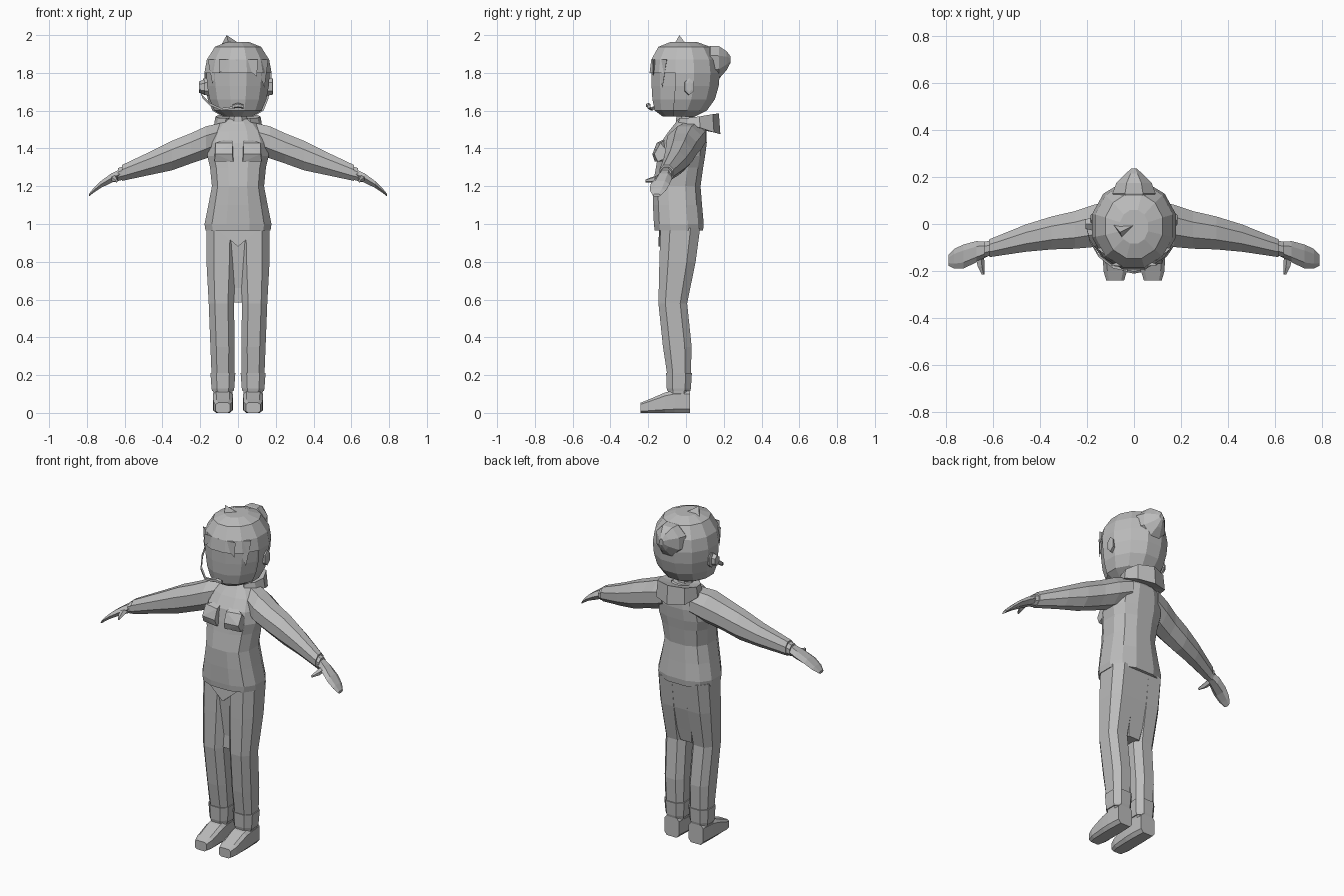
import bpy, bmesh, math
from mathutils import Vector

grey = bpy.data.materials.new("plain_grey")
grey.diffuse_color = (0.5, 0.5, 0.5, 1)


def finish(name, bm, mirror=False):
    bmesh.ops.recalc_face_normals(bm, faces=bm.faces)
    me = bpy.data.meshes.new(name)
    bm.to_mesh(me)
    bm.free()
    me.materials.append(grey)
    ob = bpy.data.objects.new(name, me)
    bpy.context.collection.objects.link(ob)
    if mirror:
        ob.modifiers.new("Mirror", 'MIRROR')
    return ob


def place(axis, t, a, b):
    return {'z': (a, b, t), 'x': (t, a, b), 'y': (a, t, b)}[axis]


def shape(n, power, turn):
    """Unit ring with n sides; a small power makes it boxier."""
    pts = []
    for i in range(n):
        a = 2 * math.pi * (i + turn) / n
        c, s = math.cos(a), math.sin(a)
        pts.append((math.copysign(abs(c) ** power, c), math.copysign(abs(s) ** power, s)))
    mx = max(abs(p[0]) for p in pts)
    my = max(abs(p[1]) for p in pts)
    return [(p[0] / mx, p[1] / my) for p in pts]


def loft(name, axis, rings, n=8, power=1.0, turn=0.5, mirror=False, keep=None):
    """Rings are (position, centre a, centre b, radius a, radius b) along an axis."""
    bm = bmesh.new()
    unit = shape(n, power, turn)
    rows = [[bm.verts.new(place(axis, t, ca + u * ra, cb + v * rb)) for u, v in unit]
            for t, ca, cb, ra, rb in rings]
    for r0, r1 in zip(rows, rows[1:]):
        for i in range(n):
            j = (i + 1) % n
            bm.faces.new((r0[i], r0[j], r1[j], r1[i]))
    bm.faces.new(rows[0])
    bm.faces.new(rows[-1])
    if keep:
        drop = [f for f in bm.faces if not keep(f.calc_center_median())]
        bmesh.ops.delete(bm, geom=drop, context='FACES')
    return finish(name, bm, mirror)


def hull(name, pts, mirror=False):
    bm = bmesh.new()
    for p in pts:
        bm.verts.new(p)
    bmesh.ops.convex_hull(bm, input=bm.verts)
    return finish(name, bm, mirror)


# Head, with a slightly larger hair shell open at the face
head = [(1.57, 0, -.045, .075, .08), (1.60, 0, -.035, .125, .13), (1.66, 0, -.02, .15, .158),
        (1.73, 0, -.012, .163, .17), (1.80, 0, -.01, .168, .174), (1.87, 0, -.01, .155, .165),
        (1.93, 0, -.012, .112, .125), (1.955, 0, -.015, .05, .06)]
loft("head", 'z', head, 12, turn=0.5)
hair = [(z + (.008 if z > 1.9 else 0), cx, cy + .003, rx + .01, ry + .012) for z, cx, cy, rx, ry in head]
loft("hair_shell", 'z', hair, 12, turn=0.5,
     keep=lambda c: c.z > 1.83 or (c.y > -.04 and c.z > 1.58))

# Fringe locks: (x, y, half width, tip x, tip z)
for i, (x, y, w, tx, tz) in enumerate([(-.125, -.13, .035, -.135, 1.74), (-.05, -.18, .05, -.10, 1.80),
                                       (.045, -.18, .06, .10, 1.78), (.125, -.13, .035, .14, 1.72)]):
    s = .8 * math.copysign(1, x) * (1 if abs(x) > .1 else .12)
    hull(f"fringe_lock_{i}", [(x - w, y - s * w, 1.87), (x + w, y + s * w, 1.87),
                              (x, y + .03, 1.87), (tx, y + .005, tz)])

# Bun at the back and small tuft on top
loft("hair_bun", 'y', [(.10, 0, 1.86, .075, .07), (.13, 0, 1.855, .092, .088),
                       (.175, 0, 1.855, .075, .086), (.215, 0, 1.865, .035, .05),
                       (.235, 0, 1.87, .012, .018)], 8)
hull("hair_tuft", [(-.09, 0, 1.945), (.0, -.005, 1.96), (-.05, -.06, 1.955), (-.06, -.035, 2.0)])

# Ears, headset and microphone
loft("ear", 'x', [(.15, .01, 1.725, .022, .045), (.183, .018, 1.728, .024, .045),
                  (.186, .018, 1.728, .012, .03)], 6, mirror=True)
loft("headset_pad", 'x', [(-.207, 0, 1.725, .02, .03), (-.175, 0, 1.725, .028, .04)], 6)
loft("microphone_arm", 'x', [(-.203, -.01, 1.715, .006, .008), (-.188, -.07, 1.675, .006, .008),
                             (-.15, -.135, 1.635, .006, .007), (-.09, -.182, 1.608, .006, .006),
                             (-.02, -.198, 1.618, .006, .006)], 4)
loft("microphone", 'x', [(-.03, -.197, 1.622, .008, .01), (.0, -.2, 1.628, .011, .014),
                         (.03, -.197, 1.622, .008, .01)], 6)

# Neck and jacket body
loft("neck", 'z', [(1.48, 0, 0, .055, .055), (1.60, 0, -.005, .045, .045)], 8)
loft("jacket_body", 'z', [(.965, 0, -.038, .172, .128), (1.0, 0, -.038, .177, .132),
                          (1.1, 0, -.045, .157, .13), (1.2, 0, -.05, .138, .127),
                          (1.3, 0, -.034, .148, .125), (1.36, 0, -.024, .163, .125),
                          (1.43, 0, -.012, .155, .122), (1.49, 0, .008, .135, .10),
                          (1.53, 0, .012, .10, .072), (1.555, 0, .012, .06, .055)], 12, .8)
hull("jacket_chest", [(.025, -.165, 1.33), (.125, -.15, 1.33), (.03, -.178, 1.37), (.12, -.168, 1.37),
                      (.03, -.155, 1.43), (.12, -.135, 1.43), (.03, -.09, 1.46), (.13, -.08, 1.36),
                      (.02, -.10, 1.33)], mirror=True)

# Folded collar wrapping round the back of the neck
bm = bmesh.new()
rows = []
for k in range(9):
    a = math.radians(-55 + 290 * k / 8)
    b = max(0, math.sin(a))
    c, s = math.cos(a), math.sin(a)
    prof = [(.055, 1.50 + .01 * b), (.06, 1.555 + .01 * b),
            (.092 + .042 * b, 1.562 + .024 * b), (.10 + .042 * b, 1.525 - .05 * b)]
    rows.append([bm.verts.new((r * c * (1.2 if r > .07 else 1), .04 + r * s, z)) for r, z in prof])
for r0, r1 in zip(rows, rows[1:]):
    for i in range(4):
        j = (i + 1) % 4
        bm.faces.new((r0[i], r0[j], r1[j], r1[i]))
bm.faces.new(rows[0])
bm.faces.new(rows[-1])
finish("collar", bm)

# Sleeves, cuffs, hands and thumbs
loft("sleeve", 'x', [(.09, .022, 1.46, .08, .075), (.17, -.008, 1.432, .09, .085),
                     (.25, -.025, 1.40, .08, .08), (.35, -.038, 1.362, .07, .078),
                     (.46, -.06, 1.323, .058, .062), (.615, -.103, 1.27, .038, .042)], 8, mirror=True)
loft("sleeve_cuff", 'x', [(.60, -.10, 1.272, .033, .036), (.635, -.108, 1.262, .032, .034)], 8, mirror=True)
loft("hand", 'x', [(.62, -.106, 1.266, .03, .026), (.67, -.118, 1.243, .045, .025),
                   (.725, -.138, 1.21, .051, .018), (.765, -.148, 1.177, .042, .012),
                   (.79, -.155, 1.152, .022, .007)], 6, turn=0, mirror=True)
loft("thumb", 'y', [(-.215, .642, 1.228, .007, .007), (-.18, .652, 1.235, .016, .014),
                    (-.12, .66, 1.25, .022, .016)], 5, mirror=True)

# Trousers: legs, joined upper part and front panel under the hem
loft("trouser_leg", 'z', [(.10, .08, -.04, .05, .055), (.20, .08, -.037, .06, .062),
                          (.35, .082, -.046, .064, .076), (.58, .088, -.07, .067, .076),
                          (.80, .087, -.045, .08, .096), (.98, .085, -.03, .083, .105)],
     8, .75, mirror=True)
loft("trouser_seat", 'z', [(.585, 0, -.055, .06, .055), (.66, 0, -.045, .08, .062),
                           (.80, 0, -.035, .09, .085), (.98, 0, -.03, .11, .105)], 8, .6)
hull("front_panel", [(-.11, -.142, .975), (.11, -.142, .975), (0, -.147, .88),
                     (-.11, -.08, .975), (.11, -.08, .975), (0, -.08, .88)])
loft("trouser_cuff", 'z', [(.115, .08, -.038, .057, .06), (.13, .08, -.038, .06, .064),
                           (.21, .08, -.037, .066, .068)], 8, .75, mirror=True)

# Shoes
loft("shoe", 'y', [(-.24, .08, .027, .038, .027), (-.20, .08, .035, .05, .035),
                   (-.11, .08, .054, .053, .054), (-.06, .08, .06, .053, .06),
                   (.022, .08, .06, .048, .06)], 8, .45, mirror=True)
